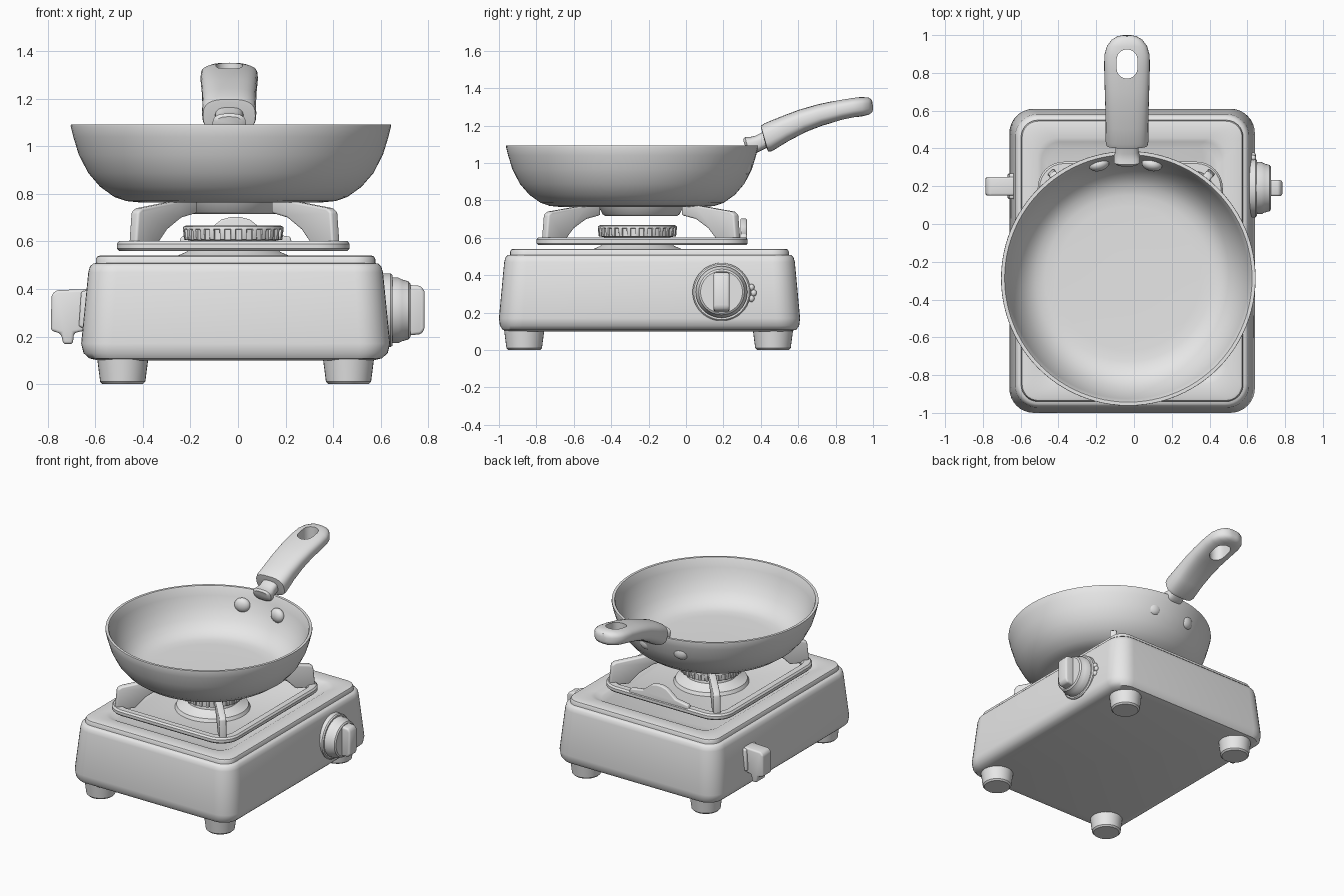
import bpy, bmesh, math
from mathutils import Matrix, Vector

cube = bpy.data.objects.get("Cube")
if cube:
    bpy.data.objects.remove(cube, do_unlink=True)

GREY = (0.8, 0.8, 0.8, 1)
mat = bpy.data.materials.new("plain_grey")
mat.use_nodes = True
mat.diffuse_color = GREY
mat.node_tree.nodes["Principled BSDF"].inputs["Base Color"].default_value = GREY


def finish(name, bm, matrix=None, angle=35):
    if matrix:
        bm.transform(matrix)
    bmesh.ops.recalc_face_normals(bm, faces=bm.faces)
    for f in bm.faces:
        f.smooth = True
    me = bpy.data.meshes.new(name)
    bm.to_mesh(me)
    bm.free()
    me.materials.append(mat)
    me.set_sharp_from_angle(angle=math.radians(angle))
    ob = bpy.data.objects.new(name, me)
    bpy.context.collection.objects.link(ob)
    return ob


def skin(name, rows, matrix=None, loop=False):
    """Join rings of points into a skin, capped unless it loops."""
    bm = bmesh.new()
    rings = [[bm.verts.new(p) for p in row] for row in rows]
    n = len(rings[0])
    pairs = list(zip(rings, rings[1:])) + ([(rings[-1], rings[0])] if loop else [])
    for a, b in pairs:
        for i in range(n):
            j = (i + 1) % n
            bm.faces.new((a[i], a[j], b[j], b[i]))
    if not loop:
        bm.faces.new(rings[0])
        bm.faces.new(rings[-1])
    return finish(name, bm, matrix)


def rect(hx, hy, r, z):
    """Rounded rectangle ring."""
    pts = []
    for k, (sx, sy) in enumerate(((1, 1), (-1, 1), (-1, -1), (1, -1))):
        for i in range(9):
            a = (k + i / 8) * math.pi / 2
            pts.append((sx * (hx - r) + r * math.cos(a), sy * (hy - r) + r * math.sin(a), z))
    return pts


def lathe(name, profile, matrix, n=72):
    turn = [2 * math.pi * i / n for i in range(n)]
    return skin(name, [[(r * math.cos(a), r * math.sin(a), z) for a in turn]
                       for r, z in profile], matrix)


def plate(name, profile, thick, matrix, bevel=0.01):
    """Extrude an x-z profile along y, centred, with rounded edges."""
    bm = bmesh.new()
    face = bm.faces.new([bm.verts.new((x, -thick / 2, z)) for x, z in profile])
    new = bmesh.ops.extrude_face_region(bm, geom=[face])["geom"]
    bmesh.ops.translate(bm, vec=(0, thick, 0),
                        verts=[v for v in new if isinstance(v, bmesh.types.BMVert)])
    bmesh.ops.recalc_face_normals(bm, faces=bm.faces)
    sharp = [e for e in bm.edges if e.calc_face_angle(0) > 0.6]
    bmesh.ops.bevel(bm, geom=sharp, offset=bevel, segments=3, profile=0.5, affect='EDGES')
    return finish(name, bm, matrix)


def ball(name, loc, scale, spin=0):
    bm = bmesh.new()
    bmesh.ops.create_uvsphere(bm, u_segments=24, v_segments=12, radius=1)
    m = Matrix.Translation(loc) @ Matrix.Rotation(spin, 4, 'Z') @ Matrix.Diagonal((*scale, 1))
    return finish(name, bm, m)


def oval_section(yt, zt, yb, zb, w, n=32):
    """Squarish oval between a top and a bottom point."""
    mid = Vector((0, (yt + yb) / 2, (zt + zb) / 2))
    up = Vector((0, (yt - yb) / 2, (zt - zb) / 2))
    pts = []
    for i in range(n):
        c, s = math.cos(2 * math.pi * i / n), math.sin(2 * math.pi * i / n)
        c, s = (math.copysign(abs(v) ** 0.7, v) for v in (c, s))
        pts.append(mid + up * s + Vector((w * c, 0, 0)))
    return pts


T = Matrix.Translation

# Stove housing and its raised top with a shallow well
base = T((-0.01, -0.195, 0))
skin("stove_body", [rect(*r) for r in (
    (0.58, 0.75, 0.08, 0.1), (0.615, 0.785, 0.1, 0.108), (0.64, 0.8, 0.12, 0.13),
    (0.65, 0.805, 0.13, 0.17), (0.62, 0.777, 0.12, 0.47), (0.613, 0.77, 0.115, 0.495),
    (0.6, 0.758, 0.11, 0.507), (0.58, 0.74, 0.1, 0.51))], base)
skin("stove_top", [rect(*r) for r in (
    (0.588, 0.745, 0.09, 0.49), (0.588, 0.745, 0.09, 0.525), (0.582, 0.739, 0.085, 0.537),
    (0.57, 0.727, 0.08, 0.541), (0.5, 0.65, 0.1, 0.541), (0.48, 0.63, 0.1, 0.535),
    (0.45, 0.6, 0.1, 0.518))], base)

# Feet
for sx, side in ((1, "left"), (-1, "right")):
    for y, end in ((-0.865, "front"), (0.465, "back")):
        lathe(f"{end}_{side}_foot", ((0.085, 0), (0.095, 0.01), (0.108, 0.11)),
              T((-0.01 + sx * 0.475, y, 0)), 32)

# Pan support: frame, four corner arms and rear tab
skin("support_frame", [rect(*r) for r in (
    (0.48, 0.555, 0.13, 0.56), (0.49, 0.565, 0.14, 0.57), (0.49, 0.565, 0.14, 0.59),
    (0.48, 0.555, 0.13, 0.602), (0.44, 0.515, 0.1, 0.602), (0.425, 0.5, 0.09, 0.59),
    (0.425, 0.5, 0.09, 0.56))], T((-0.02, -0.235, 0)), loop=True)
arm = ((0, 0.58), (0.015, 0.725), (0.04, 0.74), (0.28, 0.772), (0.39, 0.775),
       (0.39, 0.72), (0.29, 0.7), (0.2, 0.65), (0.13, 0.58))
for sx, side in ((1, "left"), (-1, "right")):
    for sy, end in ((1, "back"), (-1, "front")):
        spin = Matrix.Rotation(math.atan2(-sy * 0.29, -sx * 0.26), 4, 'Z')
        plate(f"{end}_{side}_support_arm", arm, 0.045,
              T((-0.015 + sx * 0.43, -0.24 + sy * 0.52, 0)) @ spin)
half_tab = ((0.24, 0.58), (0.23, 0.62), (0.13, 0.635), (0.1, 0.66), (0.06, 0.692), (0.02, 0.703))
plate("support_tab", half_tab + tuple((-x, z) for x, z in reversed(half_tab)), 0.035,
      T((-0.01, 0.308, 0)), 0.008)

# Burner with a toothed crown
burner = T((-0.02, -0.26, 0))
lathe("burner", ((0.25, 0.51), (0.235, 0.54), (0.2, 0.555), (0.17, 0.575), (0.165, 0.6),
                 (0.2, 0.607), (0.2, 0.65), (0.212, 0.652), (0.21, 0.662), (0.2, 0.667),
                 (0.16, 0.667), (0.14, 0.645), (0.05, 0.64)), burner)
for i in range(28):
    plate("burner_tooth", ((0.19, 0.607), (0.207, 0.607), (0.212, 0.655), (0.19, 0.655)), 0.022,
          burner @ Matrix.Rotation(2 * math.pi * i / 28, 4, 'Z'), 0.003)

# Frying pan
pan = T((-0.03, -0.288, 0))
lathe("pan", ((0.1, 0.765), (0.39, 0.765), (0.44, 0.77), (0.49, 0.787), (0.55, 0.83),
              (0.6, 0.888), (0.64, 0.965), (0.663, 1.04), (0.674, 1.085), (0.673, 1.093),
              (0.655, 1.093), (0.65, 1.085), (0.637, 1.03), (0.612, 0.96), (0.575, 0.89),
              (0.535, 0.845), (0.49, 0.815), (0.44, 0.803), (0.38, 0.8), (0.1, 0.8)), pan, 96)
lathe("pan_base", ((0.19, 0.715), (0.205, 0.725), (0.23, 0.77)), T((-0.03, -0.24, 0)))
for x, side in ((0.095, "left"), (-0.185, "right")):
    ball(f"{side}_rivet", (x, 0.315, 0.985), (0.055, 0.035, 0.05), -(x + 0.03) / 0.6)

# Pan handle, its neck and hanging hole
axis = T((-0.037, 0, 0))
skin("handle_neck", [oval_section(*s) for s in (
    (0.305, 1.125, 0.32, 1.075, 0.05), (0.315, 1.138, 0.34, 1.05, 0.07),
    (0.34, 1.138, 0.37, 1.05, 0.07), (0.37, 1.145, 0.4, 1.065, 0.06),
    (0.44, 1.18, 0.47, 1.1, 0.06))], axis)
grip = skin("handle_grip", [oval_section(*s) for s in (
    (0.402, 1.185, 0.43, 1.08, 0.092), (0.4, 1.198, 0.44, 1.06, 0.11),
    (0.42, 1.212, 0.46, 1.063, 0.114), (0.5, 1.245, 0.55, 1.118, 0.113),
    (0.6, 1.283, 0.64, 1.165, 0.115), (0.7, 1.312, 0.73, 1.2, 0.118),
    (0.82, 1.338, 0.84, 1.23, 0.121), (0.89, 1.349, 0.9, 1.243, 0.12),
    (0.94, 1.352, 0.945, 1.25, 0.106), (0.975, 1.35, 0.978, 1.258, 0.08),
    (0.993, 1.338, 0.995, 1.27, 0.05), (0.998, 1.32, 1.0, 1.285, 0.025))], axis)
cutter = skin("hole_cutter", [rect(0.055, 0.077, 0.054, z) for z in (1.1, 1.5)],
              T((-0.037, 0.847, 0)))
cutter.hide_render = True
cut = grip.modifiers.new("hole", 'BOOLEAN')
cut.operation, cut.object, cut.solver = 'DIFFERENCE', cutter, 'EXACT'
bpy.context.view_layer.update()
grip.data = bpy.data.meshes.new_from_object(
    grip.evaluated_get(bpy.context.evaluated_depsgraph_get()))
grip.modifiers.clear()
bpy.data.objects.remove(cutter, do_unlink=True)
grip.data.set_sharp_from_angle(angle=math.radians(40))

# Control knob on the left side
sideways = T((0, 0.19, 0.31)) @ Matrix.Rotation(math.pi / 2, 4, 'Y')
lathe("knob_collar", ((0.155, 0.6), (0.155, 0.642), (0.148, 0.65), (0.138, 0.65)), sideways, 48)
lathe("knob_dial", ((0.138, 0.63), (0.138, 0.675), (0.13, 0.69), (0.122, 0.718),
                    (0.112, 0.725)), sideways, 48)
plate("knob_grip", ((0.68, 0.2), (0.77, 0.21), (0.785, 0.23), (0.785, 0.39), (0.77, 0.413),
                    (0.68, 0.42)), 0.085, T((0, 0.19, 0)), 0.012)
for y, z in ((0.35, 0.335), (0.362, 0.305), (0.35, 0.275)):
    ball("knob_mark", (0.632, y, z), (0.015, 0.016, 0.018))

# Latch lever on the right side
plate("latch_lever", ((-0.62, 0.4), (-0.765, 0.395), (-0.785, 0.375), (-0.787, 0.225),
                      (-0.745, 0.212), (-0.735, 0.168), (-0.695, 0.168), (-0.69, 0.215),
                      (-0.62, 0.23)), 0.1, T((0, 0.2, 0)), 0.012)
plate("latch_flange", ((-0.6, 0.4), (-0.66, 0.39), (-0.67, 0.24), (-0.6, 0.23)), 0.135,
      T((0, 0.2, 0)), 0.01)
